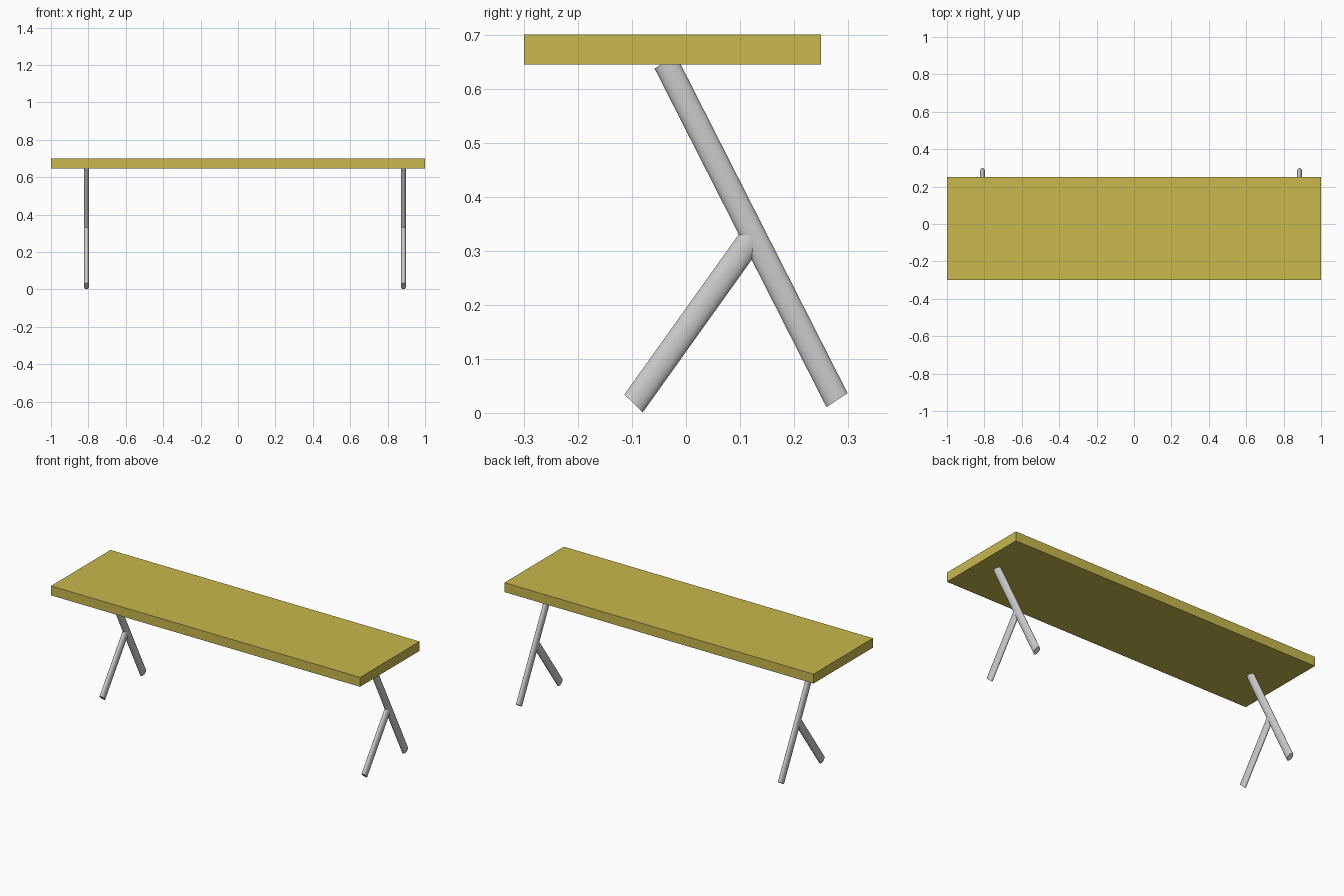
import bpy, bmesh, math
from mathutils import Vector

if "Cube" in bpy.data.objects:
    bpy.data.objects.remove(bpy.data.objects["Cube"])

SIDES = 32
HALF_WIDTH = 0.014  # tubes are oval: narrow along x


def tube(name, x, start, end, half_cap):
    """Oval tube in the y-z plane; half_cap is half of the end cap's in-plane axis."""
    bm = bmesh.new()
    rings = []
    for y, z in (start, end):
        ring = []
        for i in range(SIDES):
            a = 2 * math.pi * i / SIDES
            c, s = math.cos(a), math.sin(a)
            ring.append(bm.verts.new(Vector((x + HALF_WIDTH * s,
                                             y + half_cap[0] * c,
                                             z + half_cap[1] * c))))
        rings.append(ring)
        bm.faces.new(ring)
    for i in range(SIDES):
        j = (i + 1) % SIDES
        bm.faces.new((rings[0][i], rings[0][j], rings[1][j], rings[1][i]))
    bmesh.ops.recalc_face_normals(bm, faces=bm.faces)
    mesh = bpy.data.meshes.new(name)
    bm.to_mesh(mesh)
    bm.free()
    ob = bpy.data.objects.new(name, mesh)
    bpy.context.collection.objects.link(ob)
    bpy.ops.object.select_all(action='DESELECT')
    ob.select_set(True)
    bpy.context.view_layer.objects.active = ob
    bpy.ops.object.shade_smooth_by_angle(angle=math.radians(40))
    return ob


# table top
bpy.ops.mesh.primitive_cube_add(size=1, location=(0, -0.025, 0.6725))
top = bpy.context.object
top.name = "table_top"
top.scale = (2.0, 0.55, 0.055)
wood = bpy.data.materials.new("yellow_wood")
wood.diffuse_color = (0.58, 0.48, 0.075, 1)
wood.use_nodes = True
wood.node_tree.nodes["Principled BSDF"].inputs["Base Color"].default_value = wood.diffuse_color
top.data.materials.append(wood)

# leg pairs: long slanted leg plus a short brace meeting it halfway
for side, x in (("left", -0.81), ("right", 0.885)):
    tube(f"{side}_long_leg", x, (0.2795, 0.0235), (-0.0385, 0.650), (0.0195, 0.013))
    tube(f"{side}_front_leg", x, (-0.097, 0.0175), (0.1215, 0.3235), (0.017, -0.0165))
